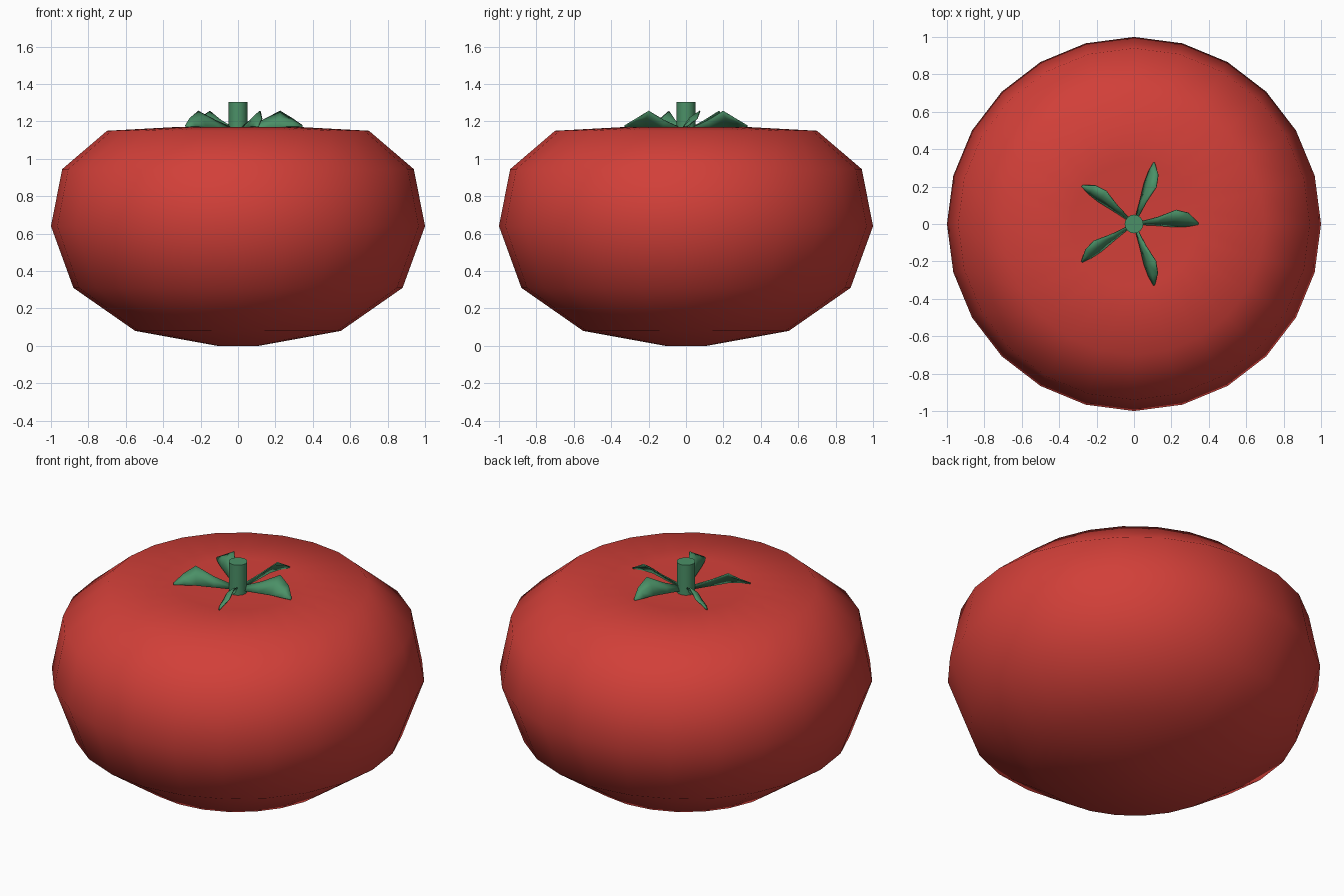
import bpy, bmesh, math
from mathutils import Matrix, Vector

cube = bpy.data.objects.get("Cube")
if cube:
    bpy.data.objects.remove(cube, do_unlink=True)


def material(name, colour):
    m = bpy.data.materials.new(name)
    m.use_nodes = True
    m.diffuse_color = (*colour, 1)
    m.node_tree.nodes["Principled BSDF"].inputs["Base Color"].default_value = (*colour, 1)
    return m


def make_object(name, bm, mat, smooth_angle):
    bmesh.ops.recalc_face_normals(bm, faces=bm.faces)
    mesh = bpy.data.meshes.new(name)
    bm.to_mesh(mesh)
    bm.free()
    mesh.materials.append(mat)
    ob = bpy.data.objects.new(name, mesh)
    bpy.context.collection.objects.link(ob)
    bpy.ops.object.select_all(action='DESELECT')
    ob.select_set(True)
    bpy.context.view_layer.objects.active = ob
    bpy.ops.object.shade_smooth_by_angle(angle=math.radians(smooth_angle))
    return ob


def lathe(name, profile, sides, mat, smooth_angle):
    bm = bmesh.new()
    verts = [bm.verts.new((r, 0, z)) for r, z in profile]
    edges = [bm.edges.new(pair) for pair in zip(verts, verts[1:])]
    bmesh.ops.spin(bm, geom=verts + edges, cent=(0, 0, 0), axis=(0, 0, 1),
                   angle=math.tau, steps=sides, use_merge=True)
    bmesh.ops.remove_doubles(bm, verts=bm.verts, dist=0.0005)
    return make_object(name, bm, mat, smooth_angle)


red = material("ripe red", (0.64, 0.05, 0.04))
green = material("stalk green", (0.07, 0.28, 0.135))

# Squat round fruit with a shallow dip under the stalk
lathe("fruit_body",
      [(0, 0), (0.11, 0), (0.55, 0.08), (0.88, 0.31), (1, 0.64),
       (0.94, 0.945), (0.7, 1.15), (0.33, 1.17), (0, 1.12)], 24, red, 80)

# Short stalk
lathe("stalk", [(0, 1.1), (0.05, 1.1), (0.05, 1.305), (0, 1.305)], 16, green, 40)

# Tilted blade stations: distance out, low edge height, high edge height, spread
STATIONS = [(0.03, 1.14, 1.165, 0.15), (0.13, 1.155, 1.205, 0.5),
            (0.225, 1.17, 1.255, 1), (0.29, 1.172, 1.215, 0.8),
            (0.345, 1.17, 1.177, 0.1)]


def sepal(index, lean):
    turn = Matrix.Rotation(math.tau * index / 5, 3, 'Z')
    side = math.copysign(1, lean)
    bm = bmesh.new()
    rows = []
    for out, low, high, spread in STATIONS:
        a = Vector((out, -0.015 * side * spread, low))
        b = Vector((out, lean * spread, high))
        # Bow the middle of the blade slightly upward
        mid = (a + b) / 2 + Vector((0, -0.008 * side, 0.008)) * spread
        rows.append([bm.verts.new(turn @ p) for p in (a, mid, b)])
    for r, s in zip(rows, rows[1:]):
        for k in range(2):
            bm.faces.new((r[k], s[k], s[k + 1], r[k + 1]))
    ob = make_object(f"sepal_{index + 1}", bm, green, 60)
    solid = ob.modifiers.new("thickness", 'SOLIDIFY')
    solid.thickness = 0.006
    solid.offset = 0


# Five sepals around the stalk, each leaning its own way
for i, lean in enumerate((0.075, -0.053, -0.056, -0.053, 0.05)):
    sepal(i, lean)
